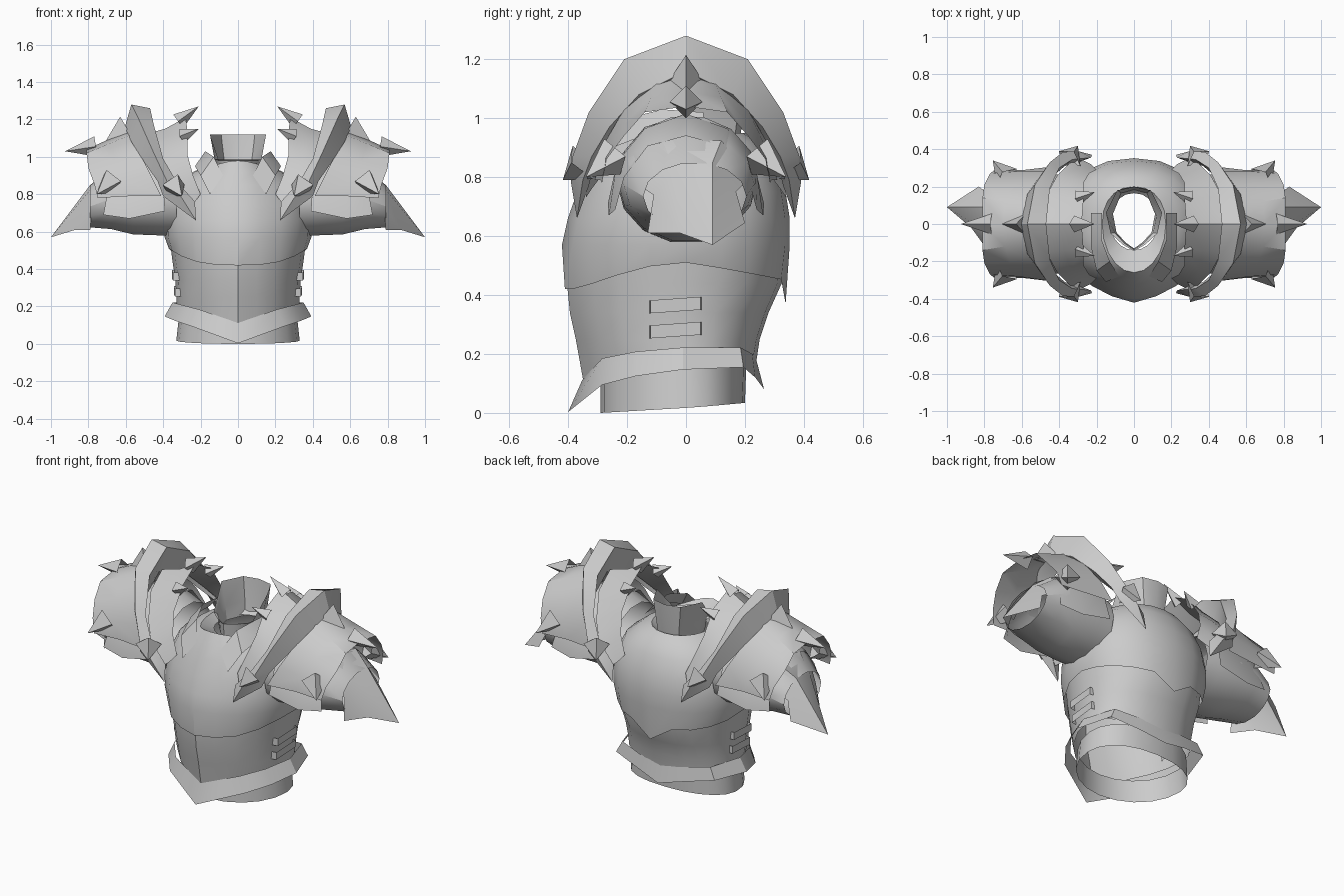
import bpy, bmesh
from math import sin, cos, pi
from mathutils import Vector

steel = bpy.data.materials.new("grey_steel")
steel.diffuse_color = (0.6, 0.6, 0.6, 1)


def make(name, rows, closed=False, mirror=False, angle=32):
    """Skin consecutive rows of points into one part."""
    bm = bmesh.new()
    grid = [[bm.verts.new(p) for p in r] for r in rows]
    n = len(rows[0])
    for a, b in zip(grid, grid[1:]):
        for i in range(n if closed else n - 1):
            j = (i + 1) % n
            bm.faces.new((a[i], a[j], b[j], b[i]))
    bmesh.ops.remove_doubles(bm, verts=bm.verts, dist=0.0005)
    bmesh.ops.recalc_face_normals(bm, faces=bm.faces)
    me = bpy.data.meshes.new(name)
    bm.to_mesh(me)
    bm.free()
    me.materials.append(steel)
    ob = bpy.data.objects.new(name, me)
    bpy.context.collection.objects.link(ob)
    bpy.ops.object.select_all(action='DESELECT')
    ob.select_set(True)
    bpy.context.view_layer.objects.active = ob
    bpy.ops.object.shade_smooth_by_angle(angle=angle * pi / 180)
    if mirror:
        ob.modifiers.new("other_side", 'MIRROR')
    return ob


def ring(hx, yf, yb, zfun, n=20, keel=0.0, front=1.0):
    """Body section: half width, front y, back y and a height rule."""
    pts = []
    for i in range(n):
        a = 2 * pi * i / n
        c, s = cos(a), sin(a)
        e = 0.9 if s > 0 else front
        x = hx * (abs(c) ** e) * (1 if c > 0 else -1)
        y = (yb if s > 0 else yf) * abs(s) ** e
        if abs(c) < 0.01 and s < 0:
            y -= keel
        pts.append((x, y, zfun(c, s)))
    return pts


def loop(half):
    """Close a half outline, front to back, across x = 0."""
    return half + [(-x, y, z) for x, y, z in reversed(half[1:-1])]


def both(half):
    """Mirror (y, x, z) stations across y = 0 into a full arch."""
    return [(x, -y, z) for y, x, z in reversed(half[1:])] + [(x, y, z) for y, x, z in half]


def spike(name, base, tip, r, up=(0, 0, 1)):
    base, tip = Vector(base), Vector(tip)
    d = (tip - base).normalized()
    u = d.cross(Vector(up)).normalized()
    v = d.cross(u)
    square = [base + u * r, base + v * r, base - u * r, base - v * r]
    make(name, [square, [tip] * 4], closed=True, mirror=True, angle=20)


# Skirt below the belt
make("skirt", [
    ring(.33, -.29, .20, lambda c, s: .017 + .017 * s),
    ring(.315, -.29, .205, lambda c, s: .15 + .02 * s)], closed=True)

# Flared pointed belt
make("belt", [
    loop([(0, -.40, .003), (.25, -.285, .095), (.34, -.17, .125), (.392, -.01, .147),
          (.325, .195, .155), (.16, .235, .12), (0, .265, .08)]),
    loop([(0, -.352, .112), (.21, -.285, .185), (.30, -.17, .208), (.35, -.01, .222),
          (.29, .185, .222), (.15, .225, .20), (0, .24, .175)])], closed=True)

# Abdomen with front keel; the lowest ring follows the belt
make("abdomen", [
    ring(.33, -.335, .235, lambda c, s: .20 - (1 - abs(c)) * (.10 if s < 0 else .05), keel=.012, front=1.05)]
    + [ring(hx, yf, yb, lambda c, s, z=z: z, keel=.014, front=1.03) for z, hx, yf, yb in [
        (.25, .33, -.36, .25), (.34, .335, -.38, .28), (.44, .35, -.39, .325), (.56, .365, -.395, .335)]],
    closed=True)


# Breastplate: scalloped lower edge, raised front point, neck opening
def hem(c, s):
    if s < -0.1:
        return .42 + .09 * abs(c) ** 3
    return .51 - .06 * s - (.08 if s > .99 else 0)


make("breastplate", [
    ring(.37, -.395, .338, hem, keel=.016),
    ring(.392, -.405, .352, lambda c, s: .57, keel=.016),
    ring(.395, -.385, .352, lambda c, s: .66, keel=.016),
    ring(.38, -.355, .338, lambda c, s: .75, keel=.014),
    ring(.33, -.315, .30, lambda c, s: .85, keel=.012),
    ring(.24, -.285, .25, lambda c, s: .92, keel=.01),
    ring(.17, -.26, .20, lambda c, s: .95 + .03 * max(0, -s) ** 4),
    ring(.125, -.14, .165, lambda c, s: .91)], closed=True)

# High back collar, low at the throat
collar = [(0, .2), (.09, .18), (.15, .06), (.125, -.05), (.06, -.11), (0, -.145)]
collar += [(-x, y) for x, y in reversed(collar[1:-1])]
make("collar", [
    [(x * .75, y * .9, .90) for x, y in collar],
    [(x * .82, y * .95, .98) for x, y in collar],
    [(x, y, 1.12 if y > .05 else .985) for x, y in collar]], closed=True)

# Overlapping throat plates on either side of the neck
make("throat_plate", [
    [(.08, -.28, .90), (.13, -.20, 1.00), (.175, -.08, 1.03), (.17, .06, 1.02)],
    [(.15, -.31, .80), (.20, -.25, .90), (.23, -.12, .95), (.23, .06, .95)]], mirror=True)

# Side clasps
for z in (.275, .36):
    x = .33 + (z - .285) * .12
    make("side_clasp", [
        [(x - .03, -.125, z + dz), (x + .008, -.12, z + dz), (x + .014, .05, z + dz + .012), (x - .03, .055, z + dz + .012)]
        for dz in (-.022, .022)], closed=True, mirror=True)

# Arm sleeve running out from the shoulder
sleeve = [(.33, 0, .225, .765, .19), (.42, 0, .235, .785, .21), (.56, .005, .238, .795, .215),
          (.68, .01, .222, .775, .165), (.79, .03, .175, .735, .115)]
make("sleeve", [[(x, yc + ry * cos(k * pi / 7), zc + rz * sin(k * pi / 7)) for k in range(14)]
                for x, yc, ry, zc, rz in sleeve], closed=True, mirror=True)

# Lower shoulder plate lying over the sleeve
make("lower_shoulder_plate", [
    both([(0, .40, 1.005), (.14, .40, .97), (.225, .40, .87), (.265, .39, .71)]),
    both([(0, .58, 1.015), (.14, .58, .965), (.235, .58, .85), (.262, .58, .67)]),
    both([(0, .70, .94), (.13, .70, .905), (.21, .70, .80), (.24, .72, .69)])], mirror=True)

# Long pointed plate at the end of the sleeve
make("sleeve_point", [
    [(.68, -.20, .80), (.69, -.08, .925), (.69, .12, .925), (.68, .22, .80)],
    [(.78, -.11, .74), (.79, -.04, .825), (.79, .09, .85), (.79, .17, .75)],
    [(.79, -.13, .61), (.87, -.02, .61), (1.0, .09, .57), (.83, .20, .645)]], mirror=True)

# Outer shoulder shell, (y, x, z) stations
make("shoulder_shell", [
    both([(0, .58, 1.15), (.10, .57, 1.12), (.21, .53, 1.03), (.28, .47, .91), (.31, .41, .79)]),
    both([(0, .70, 1.09), (.12, .69, 1.07), (.21, .66, .98), (.28, .62, .88), (.29, .58, .79)]),
    both([(0, .81, 1.04), (.14, .81, 1.02), (.21, .80, .94), (.27, .77, .86), (.285, .75, .78)])],
    mirror=True)

# Inner shoulder shell facing the neck
make("inner_shell", [
    both([(0, .50, 1.12), (.15, .47, 1.06), (.26, .41, .94), (.33, .34, .84), (.34, .27, .73)]),
    both([(0, .39, 1.15), (.14, .37, 1.09), (.245, .34, .98), (.30, .28, .85), (.32, .23, .76)]),
    both([(0, .28, 1.21), (.13, .27, 1.14), (.22, .27, 1.01), (.27, .24, .90), (.29, .20, .80)])],
    mirror=True)

# Raised crest arch: inner edge, ridge, outer edge, underside
crest = [
    both([(0, .47, 1.26), (.19, .45, 1.17), (.30, .40, .99), (.345, .33, .87), (.355, .23, .76), (.37, .225, .66)]),
    both([(0, .57, 1.28), (.21, .53, 1.20), (.33, .45, 1.02), (.385, .38, .87), (.39, .30, .78), (.37, .225, .66)]),
    both([(0, .605, 1.16), (.16, .57, 1.08), (.26, .50, .97), (.32, .43, .87), (.35, .40, .79), (.37, .225, .66)]),
    both([(0, .52, 1.10), (.15, .49, 1.04), (.25, .44, .93), (.31, .37, .85), (.33, .30, .77), (.37, .225, .66)])]
make("crest_arch", crest + [crest[0]], mirror=True)

# Fin behind the crest
make("shell_fin", [
    [(.58, -.055, 1.13), (.71, 0, 1.08), (.58, .055, 1.13)],
    [(.63, 0, 1.215)] * 3], closed=True, mirror=True, angle=20)

# Spikes
spike("top_spike", (.76, 0, 1.055), (.925, 0, 1.03), .055)
spike("neck_spike", (.32, 0, 1.19), (.21, 0, 1.27), .045)
for s in (1, -1):
    spike("shell_spike", (.68, s * .25, .87), (.755, s * .34, .80), .07)
    spike("crest_spike", (.345, s * .35, .85), (.30, s * .418, .79), .07)
    spike("inner_spike", (.30, s * .14, 1.11), (.21, s * .17, 1.15), .04)
